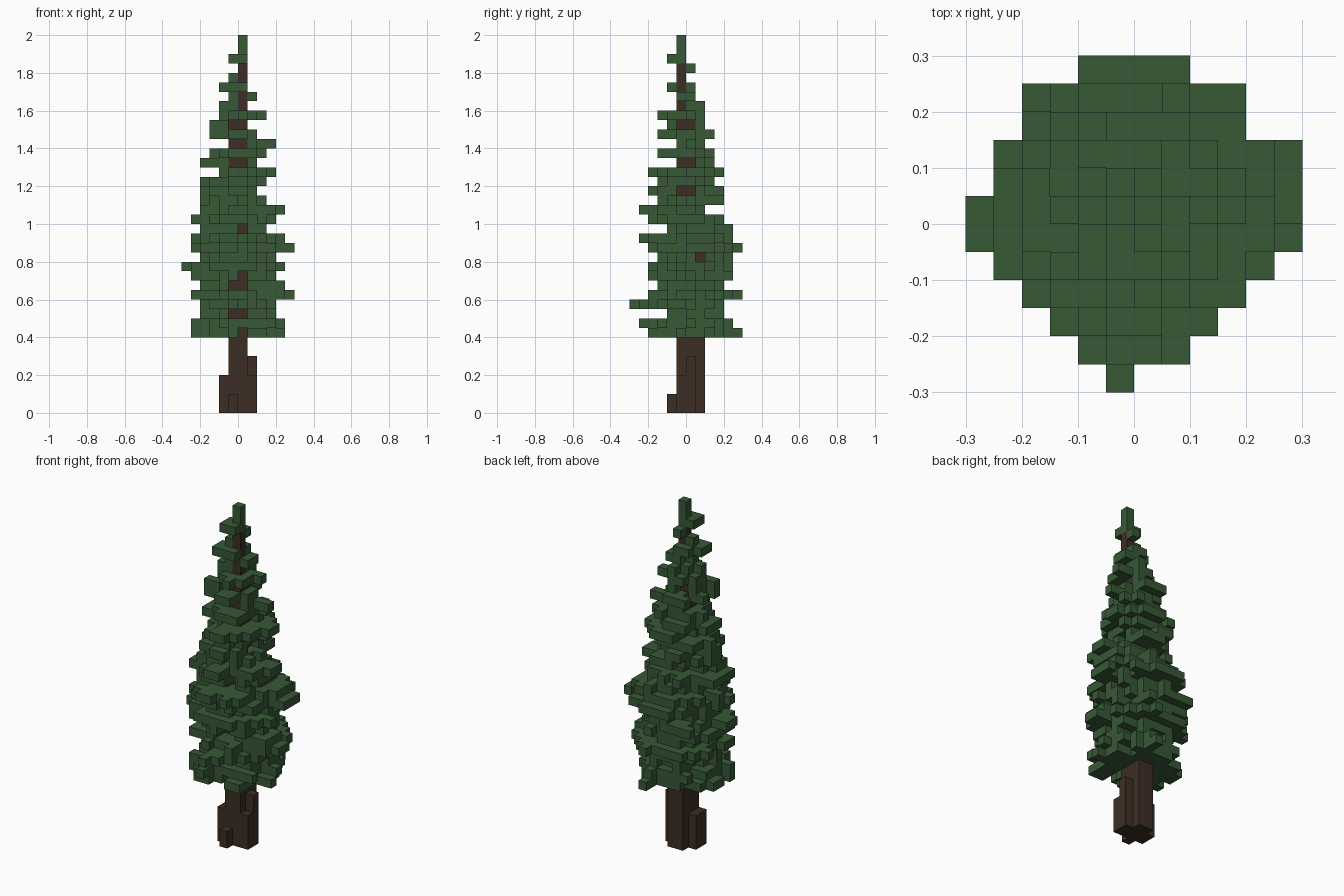
import bpy
import bmesh
import math
import random
from mathutils import Vector

random.seed(7)
UNIT = 0.05          # edge length of one block
START = 8            # first foliage layer

cube = bpy.data.objects.get("Cube")
if cube:
    bpy.data.objects.remove(cube, do_unlink=True)


def make_material(name, colour):
    mat = bpy.data.materials.new(name)
    mat.use_nodes = True
    mat.diffuse_color = (*colour, 1)
    mat.node_tree.nodes["Principled BSDF"].inputs["Base Color"].default_value = (*colour, 1)
    return mat


def box(cells, xs, ys, zs):
    """Fill a block of grid cells, each range being (low, high)."""
    cells.update((x, y, z) for x in range(*xs) for y in range(*ys) for z in range(*zs))


def build_blocks(name, cells, hidden_by, mat):
    """Make one mesh from the outer faces of a set of grid cells."""
    bm = bmesh.new()
    corners = {}

    def corner(p):
        key = tuple(round(c * 2) for c in p)
        if key not in corners:
            corners[key] = bm.verts.new(p * UNIT)
        return corners[key]

    axes = [Vector((1, 0, 0)), Vector((0, 1, 0)), Vector((0, 0, 1))]
    for cell in sorted(cells):
        centre = Vector(cell) + Vector((0.5, 0.5, 0.5))
        for i in range(3):
            for sign in (-1, 1):
                n = axes[i] * sign
                beside = tuple(int(c) for c in Vector(cell) + n)
                if beside in cells or beside in hidden_by:
                    continue
                u, v = axes[(i + 1) % 3] / 2, axes[(i + 2) % 3] / 2 * sign
                mid = centre + n / 2
                bm.faces.new([corner(mid + p) for p in (-u - v, u - v, u + v, v - u)])
    mesh = bpy.data.meshes.new(name)
    bm.to_mesh(mesh)
    bm.free()
    mesh.materials.append(mat)
    obj = bpy.data.objects.new(name, mesh)
    bpy.context.collection.objects.link(obj)
    return obj


# Trunk: tapering core with stepped root blocks
trunk = set()
box(trunk, (-1, 1), (-1, 2), (0, 17))
box(trunk, (-1, 1), (-1, 1), (17, 31))
box(trunk, (0, 1), (-1, 0), (31, 37))
box(trunk, (-2, -1), (-1, 1), (0, 4))
box(trunk, (1, 2), (-1, 0), (0, 4))
box(trunk, (1, 2), (0, 1), (0, 6))
box(trunk, (-1, 0), (-2, -1), (0, 2))

# Foliage: reach of each layer to right, left, front and back, bottom to top
reach = [
    (5, 5, 5, 6), (5, 5, 5, 5), (4, 4, 2, 4), (4, 4, 6, 4),
    (5, 6, 4, 6), (4, 5, 3, 4), (5, 4, 5, 5), (6, 5, 4, 5),
    (4, 4, 3, 5), (5, 6, 4, 6), (5, 5, 5, 5), (4, 3, 3, 5),
    (5, 4, 4, 4), (4, 5, 5, 2), (4, 3, 3, 4), (4, 3, 4, 4),
    (4, 3, 3, 3), (2, 4, 4, 4), (4, 2, 2, 3), (3, 3, 3, 3),
    (1, 4, 1, 2), (3, 2, 3, 3), (3, 2, 2, 2), (2, 3, 3, 2),
    (2, 1, 1, 2), (1, 2, 2, 1), (2, 1, 2, 1), (1, 1, 1, 0),
    (0, 1, 1, 1), (1, 1, 2, 0), (0, 1, 1, 0), (0, 1, 1, 0),
]
# Layers where the trunk shows through, from the front and from the left
front_gaps = {8: (0, 1), 10: (-1, 1), 13: (-1, 1), 14: (0, 1), 19: (0, 1), 26: (0, 1),
              28: (-1, 1), 30: (-1, 1), 32: (0, 1), 33: (0, 1), 35: (0, 1), 36: (0, 1)}
side_gaps = {16: (1, 2), 23: (-1, 1), 26: (-1, 1), 30: (-1, 0),
             32: (-1, 0), 34: (-1, 0), 35: (-1, 0), 36: (-1, 0)}

foliage = set()
SECTORS = 14
for layer, (right, left, front, back) in enumerate(reach):
    z = layer + START
    ragged = [random.uniform(0.62, 1.1) for _ in range(SECTORS)]
    # Ragged disc
    for x in range(-right, left):
        for y in range(-front, back):
            cx, cy = x + 0.5, y + 0.5
            nx = cx / (left if cx > 0 else right)
            ny = cy / (back if cy > 0 else front)
            sector = int((math.atan2(cy, cx) / math.tau + 0.5) * SECTORS) % SECTORS
            if math.hypot(nx, ny) < ragged[sector]:
                foliage.add((x, y, z))

    # One branch tip on each side, out to the full reach
    def row(size, middle):
        return middle + (random.choice((-1, 0, 1)) if size > 2 else 0)

    y = row(right, -1)
    box(foliage, (-right, 0), (y, y + 1), (z, z + 1))
    y = row(left, 0) if left > 2 else -1
    box(foliage, (0, left), (y, y + 1), (z, z + 1))
    x = row(front, -1) if front > 2 else 0
    box(foliage, (x, x + 1), (-front, 0), (z, z + 1))
    x = row(back, 0)
    box(foliage, (x, x + 1), (0, back), (z, z + 1))

    # Openings in front of the trunk
    lo, hi = front_gaps.get(z, (0, 0))
    foliage -= {c for c in foliage if c[2] == z and lo <= c[0] < hi and c[1] < -1}
    lo, hi = side_gaps.get(z, (0, 0))
    foliage -= {c for c in foliage if c[2] == z and lo <= c[1] < hi and c[0] > 0}

foliage -= trunk

green = make_material("needle green", (0.038, 0.098, 0.036))
brown = make_material("bark brown", (0.047, 0.027, 0.018))
build_blocks("trunk", trunk, foliage, brown)
build_blocks("foliage", foliage, trunk, green)
